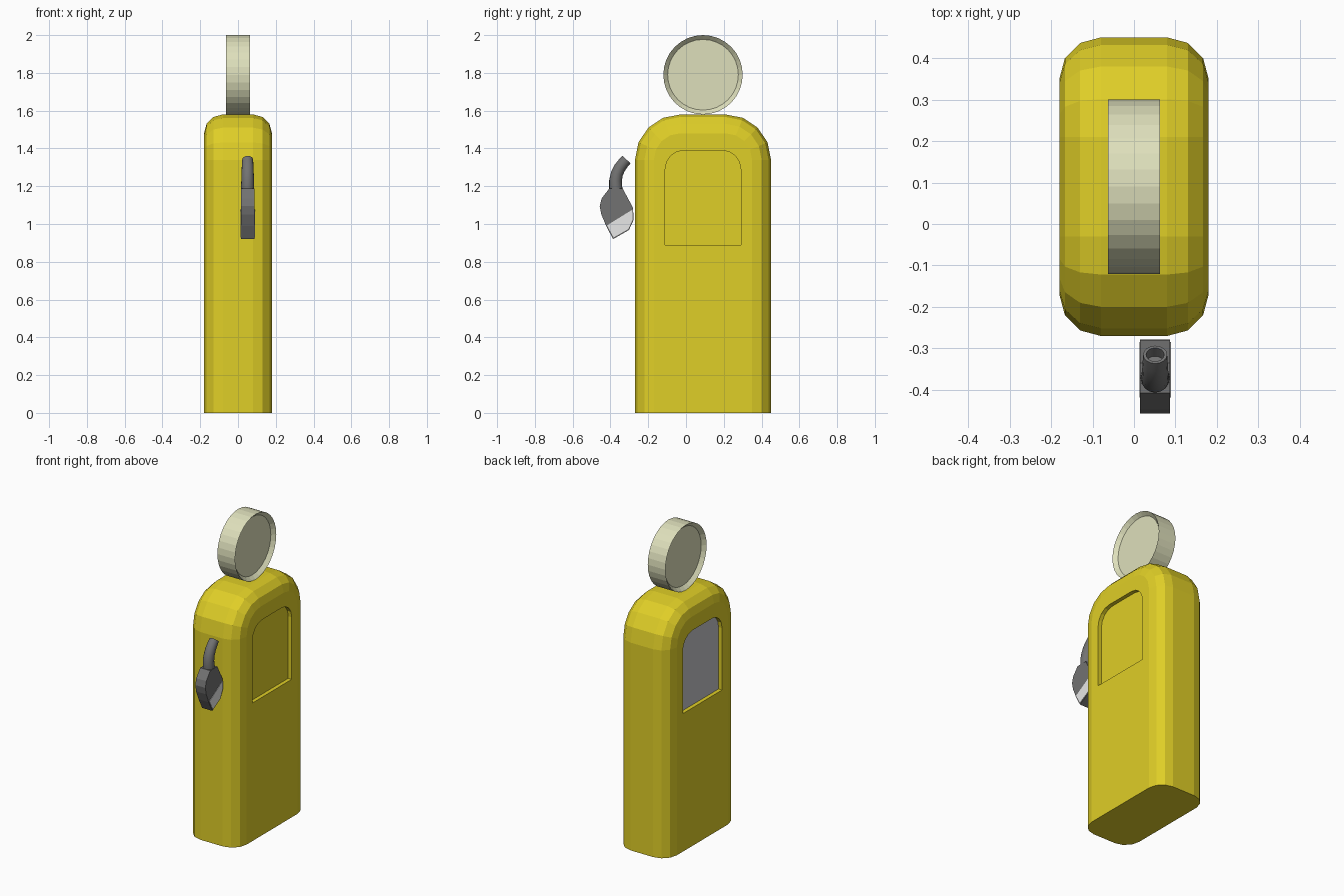
import bpy, bmesh, math
from mathutils import Vector

if "Cube" in bpy.data.objects:
    bpy.data.objects.remove(bpy.data.objects["Cube"])


def material(name, rgb):
    m = bpy.data.materials.new(name)
    m.diffuse_color = (*rgb, 1)
    m.use_nodes = True
    m.node_tree.nodes["Principled BSDF"].inputs["Base Color"].default_value = m.diffuse_color
    return m


yellow = material("yellow paint", (0.74, 0.62, 0.02))
cream = material("cream glass", (0.73, 0.74, 0.50))
window_grey = material("window grey", (0.55, 0.55, 0.58))
dark_grey = material("dark grey metal", (0.17, 0.17, 0.17))
white = material("white", (1.0, 1.0, 1.0))


def loft(name, rings, mats, smooth=False):
    """Skin matching rings of points, cap both ends, return the object."""
    bm = bmesh.new()
    loops = [[bm.verts.new(p) for p in ring] for ring in rings]
    n = len(loops[0])
    for a, b in zip(loops, loops[1:]):
        for i in range(n):
            j = (i + 1) % n
            bm.faces.new((a[i], a[j], b[j], b[i]))
    bm.faces.new(loops[0])
    bm.faces.new(loops[-1])
    bmesh.ops.recalc_face_normals(bm, faces=bm.faces[:])
    for f in bm.faces:
        f.smooth = smooth
    me = bpy.data.meshes.new(name)
    bm.to_mesh(me)
    bm.free()
    for m in mats:
        me.materials.append(m)
    ob = bpy.data.objects.new(name, me)
    bpy.context.collection.objects.link(ob)
    if smooth:
        bpy.context.view_layer.objects.active = ob
        ob.select_set(True)
        bpy.ops.object.shade_smooth_by_angle(angle=math.radians(40))
        ob.select_set(False)
    return ob


CY = 0.09  # centre line of cabinet and globe


def arch(x, half, bottom, top, radius, seg=4):
    """Upright panel outline with two rounded top corners."""
    pts = [(x, CY - half, bottom)]
    for side, start in ((-1, 180), (1, 90)):
        for k in range(seg + 1):
            a = math.radians(start - 90 * k / seg)
            pts.append((x, CY + side * (half - radius) + radius * math.cos(a),
                        top - radius + radius * math.sin(a)))
    pts.append((x, CY + half, bottom))
    return pts


# Cabinet: rounded edges, with a recessed window in each side
half_rings = [arch(0.155, 0.2, 0.89, 1.39, 0.1), arch(0.18, 0.2, 0.89, 1.39, 0.1)]
EDGE = 0.1
for k in range(4):
    a = math.radians(30 * k)
    d = EDGE * (1 - math.sin(a))
    half_rings.append(arch(0.18 - EDGE * (1 - math.cos(a)),
                           0.36 - d, 0, 1.58 - d, 0.24 - d))
mirrored = [[(-x, y, z) for x, y, z in r] for r in reversed(half_rings)]
cabinet = loft("cabinet", half_rings + mirrored, [yellow, window_grey])
# Left window pane is grey
for p in cabinet.data.polygons:
    c = p.center
    if p.normal.x < -0.9 and abs(c.x + 0.155) < 0.005 and c.z > 0.9:
        p.material_index = 1


# Globe: round drum with dished rims
def circle(x, r, n=32):
    return [(x, CY + r * math.cos(2 * math.pi * i / n),
             1.79 + r * math.sin(2 * math.pi * i / n)) for i in range(n)]


loft("globe", [circle(-0.04, 0.187), circle(-0.063, 0.21),
               circle(0.063, 0.21), circle(0.04, 0.187)], [cream])

# Nozzle body: flat profile given thickness
NX, NW = 0.051, 0.036
profile = [(-0.28, 1.085), (-0.335, 1.187), (-0.407, 1.187), (-0.447, 1.135),
           (-0.457, 1.095), (-0.448, 1.05), (-0.423, 0.99), (-0.386, 0.92),
           (-0.302, 0.968), (-0.278, 1.02)]
loft("nozzle_body", [[(NX + s * NW, y, z) for y, z in profile] for s in (-1, 1)],
     [dark_grey])

# White panels in the grip guard, both sides
panel = [(-0.418, 0.993), (-0.284, 1.076), (-0.284, 1.02), (-0.306, 0.973), (-0.383, 0.929)]
for s, side in ((-1, "left"), (1, "right")):
    loft("guard_panel_" + side,
         [[(NX + s * (NW + o), y, z) for y, z in panel] for o in (-0.002, 0.002)], [white])

# Spout: bent tapering tube with an open tip
path = [(-0.365, 1.15), (-0.372, 1.19), (-0.373, 1.23), (-0.366, 1.265),
        (-0.351, 1.297), (-0.333, 1.321), (-0.315, 1.341)]
rings = []
for i, (y, z) in enumerate(path):
    p0, p1 = path[max(i - 1, 0)], path[min(i + 1, len(path) - 1)]
    t = Vector((0, p1[0] - p0[0], p1[1] - p0[1])).normalized()
    side = Vector((0, t.z, -t.y))
    r = 0.036 - 0.007 * i / (len(path) - 1)
    rings.append([(NX + r * math.cos(a), y + side.y * r * math.sin(a),
                   z + side.z * r * math.sin(a))
                  for a in (2 * math.pi * k / 16 for k in range(16))])
tip = Vector((NX, *path[-1]))
inner = [tip + (Vector(p) - tip) * 0.75 for p in rings[-1]]
rings += [inner, [p - t * 0.03 for p in inner]]
loft("spout", rings, [dark_grey], smooth=True)
